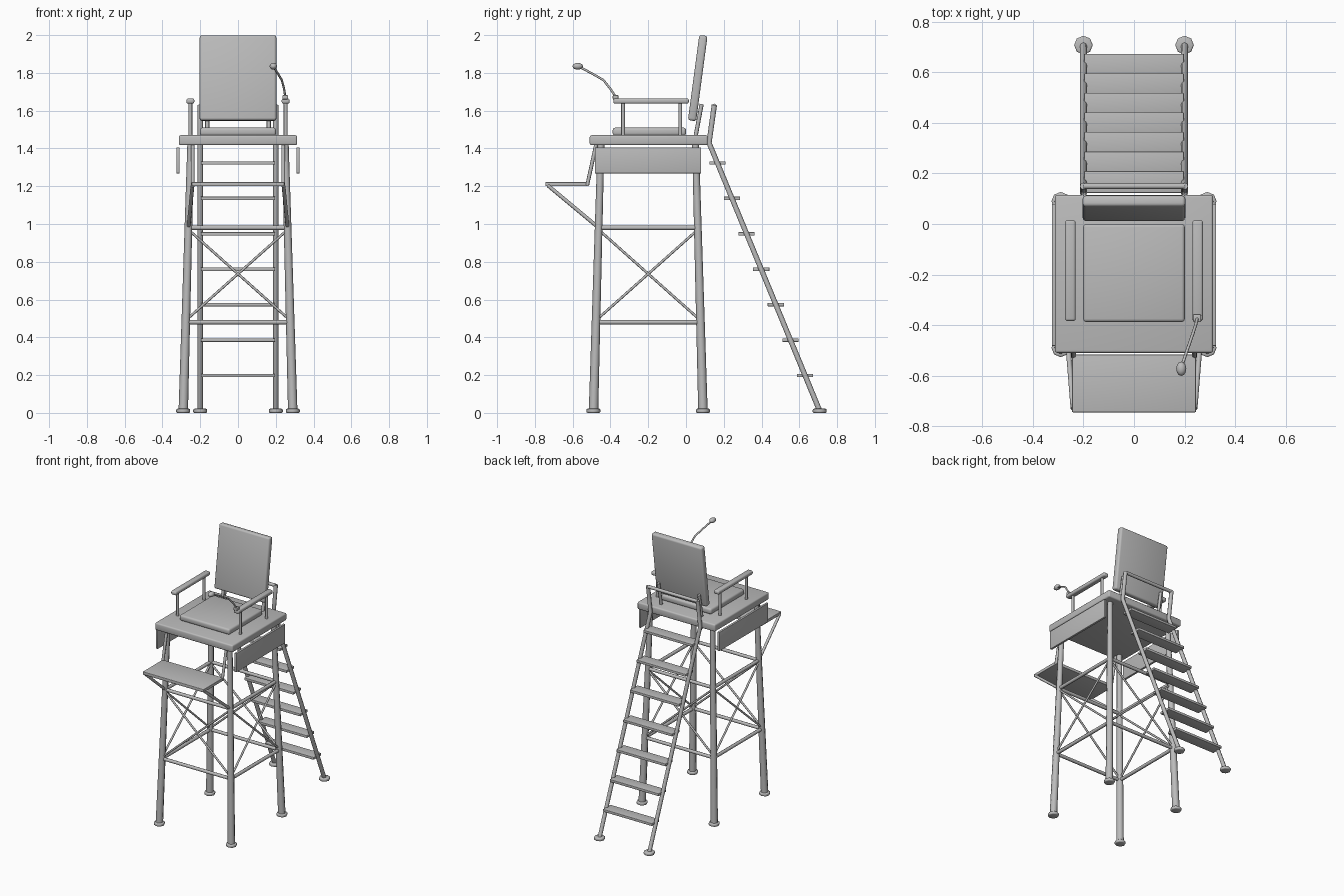
import bpy, bmesh, math
from mathutils import Matrix, Vector

if "Cube" in bpy.data.objects:
    bpy.data.objects.remove(bpy.data.objects["Cube"])

grey = bpy.data.materials.new("plain grey")
grey.diffuse_color = (0.5, 0.5, 0.5, 1)
grey.use_nodes = True
grey.node_tree.nodes["Principled BSDF"].inputs["Base Color"].default_value = grey.diffuse_color


def finish(name, mesh, angle=50):
    mesh.materials.clear()
    mesh.materials.append(grey)
    for p in mesh.polygons:
        p.use_smooth = True
        p.material_index = 0
    mesh.set_sharp_from_angle(angle=math.radians(angle))
    ob = bpy.data.objects.new(name, mesh)
    bpy.context.collection.objects.link(ob)
    return ob


def from_bm(name, bm, angle=50):
    mesh = bpy.data.meshes.new(name)
    bm.to_mesh(mesh)
    bm.free()
    return finish(name, mesh, angle)


def box(name, lo, hi, bevel=0.0, tilt=0.0):
    """Box between two corners, rounded edges, tilted about its own x axis."""
    lo, hi = Vector(lo), Vector(hi)
    bm = bmesh.new()
    bmesh.ops.create_cube(bm, size=1)
    bmesh.ops.scale(bm, vec=hi - lo, verts=bm.verts)
    if bevel:
        bmesh.ops.bevel(bm, geom=bm.edges[:], offset=bevel, segments=3,
                        profile=0.5, affect='EDGES')
    bmesh.ops.transform(bm, matrix=Matrix.Translation((lo + hi) / 2)
                        @ Matrix.Rotation(tilt, 4, 'X'), verts=bm.verts)
    return from_bm(name, bm)


def tube(name, pts, r, r_end=None):
    """Eight-sided tube along a polyline, optionally tapered."""
    cu = bpy.data.curves.new(name, 'CURVE')
    cu.dimensions = '3D'
    cu.bevel_depth = r
    cu.bevel_resolution = 2
    cu.use_fill_caps = True
    sp = cu.splines.new('POLY')
    sp.points.add(len(pts) - 1)
    for p, co in zip(sp.points, pts):
        p.co = (*co, 1)
    if r_end:
        sp.points[-1].radius = r_end / r
    tmp = bpy.data.objects.new("tmp", cu)
    bpy.context.collection.objects.link(tmp)
    dg = bpy.context.evaluated_depsgraph_get()
    mesh = bpy.data.meshes.new_from_object(tmp.evaluated_get(dg))
    bpy.data.objects.remove(tmp)
    return finish(name, mesh)


def foot(name, x, y):
    bm = bmesh.new()
    bmesh.ops.create_cone(bm, cap_ends=True, segments=8, radius1=0.037,
                          radius2=0.037, depth=0.022,
                          matrix=Matrix.Translation((x, y, 0.011)))
    rims = [e for e in bm.edges if abs(e.verts[0].co.z - e.verts[1].co.z) < 1e-4]
    bmesh.ops.bevel(bm, geom=rims, offset=0.006, segments=2, profile=0.5,
                    affect='EDGES')
    return from_bm(name, bm)


CY = -0.2  # centre of the tower in y


def leg_pt(sx, sy, z):
    d = 0.29 - 0.04 * z / 1.43
    return (sx * d, CY + sy * d, z)


# legs and feet
corners = [(-1, -1), (1, -1), (1, 1), (-1, 1)]
for sx, sy in corners:
    tube("leg", [leg_pt(sx, sy, 0.01), leg_pt(sx, sy, 1.43)], 0.025, 0.018)
    foot("leg_foot", sx * 0.29, CY + sy * 0.29)

# ring bars and cross braces on all four sides
for i in range(4):
    a, b = corners[i], corners[(i + 1) % 4]
    for z in (0.48, 0.98):
        tube("ring_bar", [leg_pt(*a, z), leg_pt(*b, z)], 0.012)
    tube("cross_brace", [leg_pt(*a, 0.49), leg_pt(*b, 0.97)], 0.007)
    tube("cross_brace", [leg_pt(*a, 0.97), leg_pt(*b, 0.49)], 0.007)

# platform, seat and backrest
box("platform", (-0.313, -0.51, 1.417), (0.313, 0.115, 1.47), 0.01)
box("seat_cushion", (-0.201, -0.388, 1.468), (0.201, 0, 1.51), 0.013)
box("backrest", (-0.203, 0.04, 1.545), (0.203, 0.084, 2.0), 0.013,
    math.radians(-7.6))

for s in (-1, 1):
    # side panels
    box("side_panel", (s * 0.317 - 0.008, -0.482, 1.268),
        (s * 0.317 + 0.008, 0.08, 1.405), 0.002)
    # backrest posts
    tube("backrest_post", [(s * 0.163, 0.05, 1.46), (s * 0.163, 0.083, 1.635)], 0.011)
    # armrests
    box("armrest", (s * 0.252 - 0.021, -0.384, 1.637),
        (s * 0.252 + 0.021, 0.015, 1.665), 0.01)
    for y in (-0.333, -0.03):
        tube("armrest_post", [(s * 0.252, y, 1.46), (s * 0.252, y, 1.645)], 0.01)
    # footrest hangers and struts
    tube("footrest_hanger", [(s * 0.24, -0.475, 1.425), (s * 0.24, -0.523, 1.205)], 0.01)
    tube("footrest_strut", [(s * 0.241, -0.73, 1.203), (s * 0.262, -0.468, 0.985)], 0.01)
    # ladder rails
    tube("ladder_rail", [(s * 0.2, 0.708, 0.01), (s * 0.2, 0.122, 1.43),
                         (s * 0.2, 0.15, 1.63)], 0.014)
    foot("ladder_foot", s * 0.2, 0.708)

box("footrest", (-0.245, -0.745, 1.2), (0.245, -0.517, 1.222), 0.003)

# ladder crossbar and steps
tube("ladder_top_bar", [(-0.2, 0.15, 1.625), (0.2, 0.15, 1.625)], 0.012)
for i in range(7):
    z = 0.198 + i * 0.1875
    y = 0.122 + (1.43 - z) * 0.586 / 1.42
    box("ladder_step", (-0.197, y - 0.043, z - 0.009),
        (0.197, y + 0.043, z + 0.009), 0.002)

# microphone on the right armrest
box("microphone_base", (0.235, -0.388, 1.66), (0.265, -0.358, 1.682), 0.004)
tube("microphone_stalk", [(0.25, -0.373, 1.675), (0.244, -0.4, 1.715),
                          (0.232, -0.437, 1.762), (0.21, -0.5, 1.798),
                          (0.19, -0.56, 1.83)], 0.006)
bm = bmesh.new()
bmesh.ops.create_uvsphere(bm, u_segments=12, v_segments=8, radius=1,
                          matrix=Matrix.Translation((0.187, -0.573, 1.835))
                          @ Matrix.Diagonal((0.02, 0.028, 0.018, 1)))
from_bm("microphone_head", bm)
